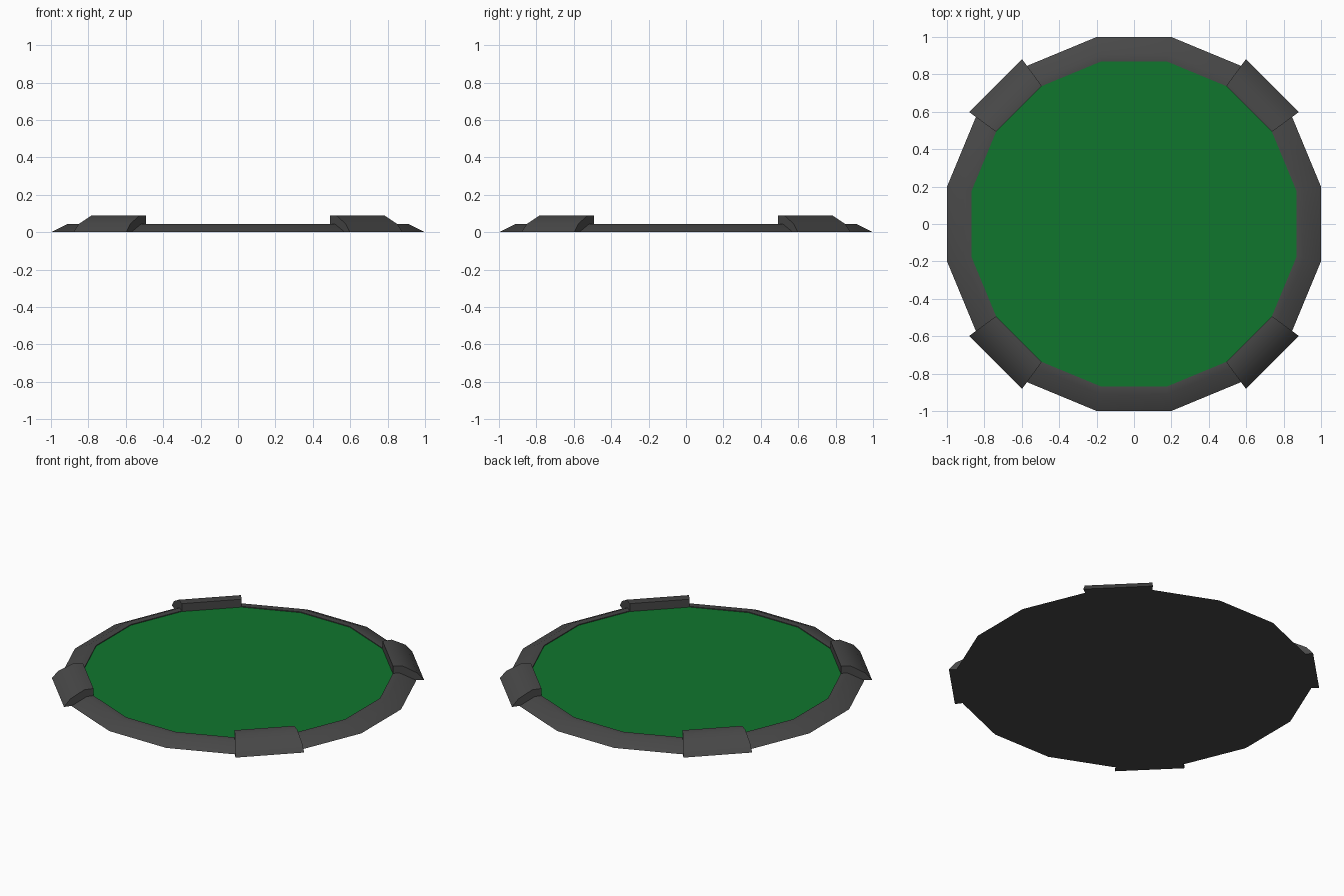
import bpy, bmesh
from math import radians, cos, sin, tan, pi

if "Cube" in bpy.data.objects:
    bpy.data.objects.remove(bpy.data.objects["Cube"])

SIDES = 16
HALF = pi / SIDES


def material(name, color):
    m = bpy.data.materials.new(name)
    m.diffuse_color = color
    m.use_nodes = True
    m.node_tree.nodes["Principled BSDF"].inputs["Base Color"].default_value = m.diffuse_color
    return m


def ring(bm, apothem, z):
    r = apothem / cos(HALF)
    return [bm.verts.new((r * cos(HALF + 2 * HALF * i), r * sin(HALF + 2 * HALF * i), z))
            for i in range(SIDES)]


def bridge(bm, a, b):
    n = len(a)
    for i in range(n):
        j = (i + 1) % n
        bm.faces.new((a[i], a[j], b[j], b[i]))


def finish(bm, name, mat, smooth=True):
    mesh = bpy.data.meshes.new(name)
    bm.to_mesh(mesh)
    bm.free()
    obj = bpy.data.objects.new(name, mesh)
    bpy.context.collection.objects.link(obj)
    mesh.materials.append(mat)
    if smooth:
        bpy.ops.object.select_all(action='DESELECT')
        obj.select_set(True)
        bpy.context.view_layer.objects.active = obj
        bpy.ops.object.shade_smooth_by_angle(angle=radians(30))
    return obj


dark = material("dark_rim", (0.065, 0.065, 0.065, 1))
green = material("green_felt", (0.005, 0.18, 0.027, 1))
FELT_Z = 0.04

# Sixteen-sided rim with sloped outside and closed underside
bm = bmesh.new()
rings = [ring(bm, a, z) for a, z in
         ((1.0, 0), (0.91, 0.045), (0.87, 0.045), (0.87, FELT_Z))]
for lower, upper in zip(rings, rings[1:]):
    bridge(bm, lower, upper)
bm.faces.new(rings[0][::-1])
finish(bm, "rim", dark)

# Green playing surface
bm = bmesh.new()
bm.faces.new(ring(bm, 0.87, FELT_Z))
finish(bm, "felt_surface", green, smooth=False)

# Four raised blocks on the diagonals, flaring outward
profile = [(0.87, 0), (1.046, 0), (1.008, 0.045), (0.925, 0.09), (0.87, 0.09)]
for k in range(4):
    bm = bmesh.new()
    ends = []
    for side in (-1, 1):
        ends.append([bm.verts.new((a, side * (0.173 + 0.027 * (a - 0.87) / 0.176), z))
                     for a, z in profile])
    bridge(bm, ends[0], ends[1])
    bm.faces.new(ends[0][::-1])
    bm.faces.new(ends[1])
    bmesh.ops.recalc_face_normals(bm, faces=bm.faces)
    block = finish(bm, f"corner_block_{k + 1}", dark)
    block.rotation_euler.z = radians(45 + 90 * k)
